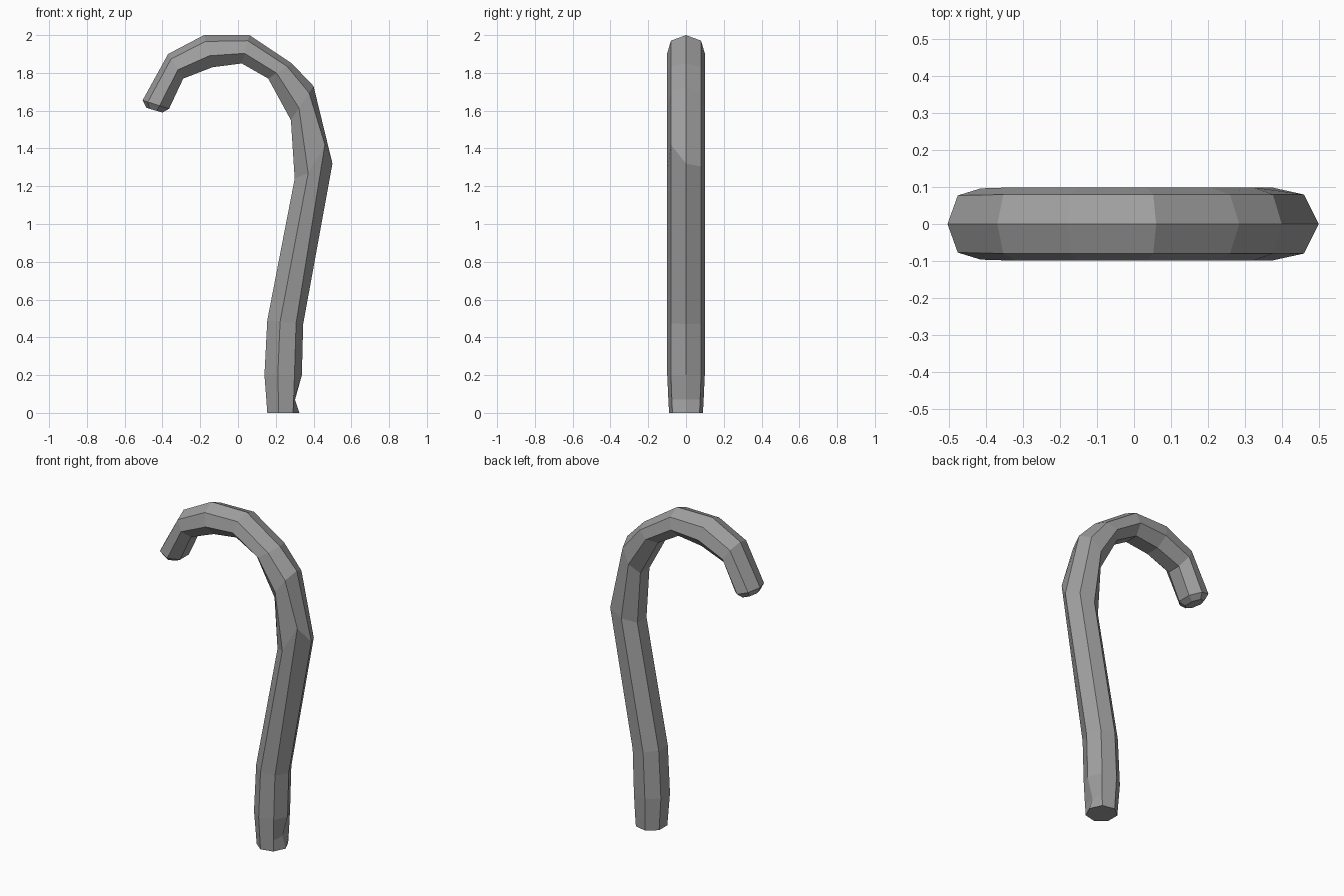
import bpy, bmesh, math
from mathutils import Vector

if "Cube" in bpy.data.objects:
    bpy.data.objects.remove(bpy.data.objects["Cube"])

SIDES = 7
RADIUS = 0.102

# Rings along the cane: outer x, outer z, inner x, inner z, width factor
RINGS = [
    (0.325, 0.00, 0.155, 0.00, 0.90),
    (0.330, 0.07, 0.150, 0.07, 0.94),
    (0.338, 0.20, 0.140, 0.20, 1.0),
    (0.345, 0.47, 0.155, 0.49, 1.0),
    (0.500, 1.32, 0.300, 1.24, 1.0),
    (0.400, 1.73, 0.280, 1.55, 1.0),
    (0.285, 1.85, 0.160, 1.77, 1.0),
    (0.060, 2.00, 0.020, 1.85, 1.0),
    (-0.180, 2.00, -0.135, 1.83, 1.0),
    (-0.370, 1.90, -0.290, 1.77, 1.0),
    (-0.505, 1.655, -0.365, 1.61, 0.97),
    (-0.485, 1.615, -0.400, 1.59, 0.65),
]

# Hand-carved irregularities: (ring, side) -> position
NUDGES = {
    (1, 0): (0.302, 0.0, 0.07),
    (4, 6): (0.46, -0.08, 1.42),
}


def ring_points(index, ox, oz, ix, iz, width):
    """Heptagon with one corner on the outer ridge and a flat inner side."""
    low = math.cos(math.pi * (SIDES - 1) / SIDES)
    points = []
    for k in range(SIDES):
        a = 2 * math.pi * k / SIDES
        t = (1 - math.cos(a)) / (1 - low)
        p = (ox + (ix - ox) * t, RADIUS * width * math.sin(a), oz + (iz - oz) * t)
        points.append(Vector(NUDGES.get((index, k), p)))
    return points


# Curved cane body, closed at both ends
bm = bmesh.new()
loops = [[bm.verts.new(p) for p in ring_points(i, *r)] for i, r in enumerate(RINGS)]
for a, b in zip(loops, loops[1:]):
    for k in range(SIDES):
        n = (k + 1) % SIDES
        bm.faces.new((a[k], a[n], b[n], b[k]))
bm.faces.new(loops[0])
bm.faces.new(loops[-1])
bmesh.ops.recalc_face_normals(bm, faces=bm.faces)

mesh = bpy.data.meshes.new("cane")
bm.to_mesh(mesh)
bm.free()

grey = bpy.data.materials.new("mid grey")
grey.diffuse_color = (0.35, 0.35, 0.35, 1.0)
grey.use_nodes = True
grey.node_tree.nodes["Principled BSDF"].inputs["Base Color"].default_value = grey.diffuse_color
mesh.materials.append(grey)

cane = bpy.data.objects.new("cane", mesh)
bpy.context.collection.objects.link(cane)
